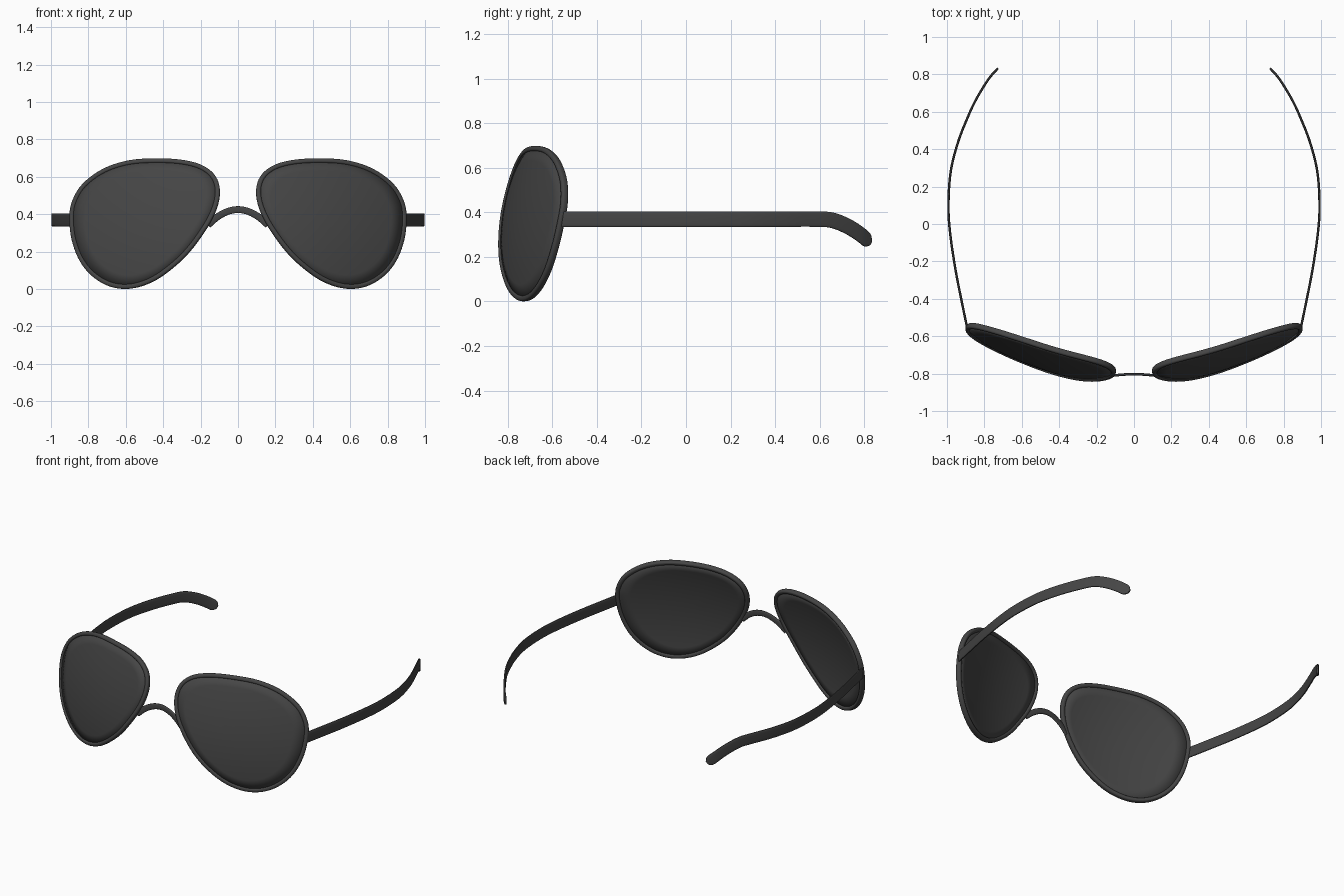
import bpy, bmesh, math
from mathutils import Vector

if "Cube" in bpy.data.objects:
    bpy.data.objects.remove(bpy.data.objects["Cube"], do_unlink=True)

grey = bpy.data.materials.new("dark_grey")
grey.use_nodes = True
grey.diffuse_color = (0.06, 0.06, 0.06, 1)
grey.node_tree.nodes["Principled BSDF"].inputs["Base Color"].default_value = (0.06, 0.06, 0.06, 1)

CENTRE = Vector((0.48, 0.37))


def finish(name, bm):
    bmesh.ops.recalc_face_normals(bm, faces=bm.faces)
    mesh = bpy.data.meshes.new(name)
    bm.to_mesh(mesh)
    bm.free()
    mesh.materials.append(grey)
    obj = bpy.data.objects.new(name, mesh)
    bpy.context.collection.objects.link(obj)
    bpy.ops.object.select_all(action='DESELECT')
    obj.select_set(True)
    bpy.context.view_layer.objects.active = obj
    bpy.ops.object.shade_smooth_by_angle(angle=math.radians(40))
    return obj


def spline(points, steps, closed=False):
    """Smooth path through the given points."""
    pts = [Vector(p) for p in points]
    n = len(pts)

    def at(i):
        if closed:
            return pts[i % n]
        if i < 0:
            return 2 * pts[0] - pts[1]
        return pts[i] if i < n else 2 * pts[-1] - pts[-2]

    out = []
    for i in range(n if closed else n - 1):
        a, b, c, d = (at(i + k) for k in (-1, 0, 1, 2))
        for k in range(steps):
            t = k / steps
            out.append(0.5 * (2 * b + (c - a) * t + (2 * a - 5 * b + 4 * c - d) * t * t
                              + (3 * b - a - 3 * c + d) * t ** 3))
    if not closed:
        out.append(pts[-1])
    return out


def sweep(name, path, width, depth, closed=False, normal=None, round_end=False, power=0.5):
    """Sweep a rounded section; depth lies along the normal, width across it."""
    bm = bmesh.new()
    n, sides, rings = len(path), 16, []
    for i, p in enumerate(path):
        if closed:
            t = path[(i + 1) % n] - path[i - 1]
        else:
            t = path[min(i + 1, n - 1)] - path[max(i - 1, 0)]
        t.normalize()
        nor = normal(p) if normal else Vector((t.y, -t.x, 0)).normalized()
        side = t.cross(nor).normalized()
        w = width
        if round_end:
            # round the free end of the strip
            left = (path[-1] - p).length
            if left < width / 2:
                w = width * max(0.35, math.sqrt(1 - (1 - 2 * left / width) ** 2))
        ring = []
        for k in range(sides):
            a = 2 * math.pi * (k + 0.5) / sides
            c, s = math.cos(a), math.sin(a)
            u = math.copysign(abs(c) ** power, c) * w / 2
            v = math.copysign(abs(s) ** power, s) * depth / 2
            ring.append(bm.verts.new(p + side * u + nor * v))
        rings.append(ring)
    for i in range(n if closed else n - 1):
        a, b = rings[i], rings[(i + 1) % n]
        for k in range(sides):
            m = (k + 1) % sides
            bm.faces.new((a[k], a[m], b[m], b[k]))
    if not closed:
        bm.faces.new(rings[0])
        bm.faces.new(rings[-1])
    return finish(name, bm)


def on_lens(x, z):
    """Point on the swept-back, gently domed lens surface."""
    r2 = (Vector((x, z)) - CENTRE).length_squared
    return Vector((x, -0.977 + 0.328 * x + 0.188 * z + 0.35 * r2, z))


def lens_normal(p):
    return Vector((0.328 + 0.7 * (p.x - CENTRE.x), -1, 0.188 + 0.7 * (p.z - CENTRE.y))).normalized()


def scaled(outline, f):
    return [on_lens(*(CENTRE + (p - CENTRE) * f)) for p in outline]


# Teardrop outline of one lens, x and z
teardrop = spline([(0.097, 0.52), (0.117, 0.6), (0.18, 0.655), (0.28, 0.685), (0.42, 0.695),
                   (0.58, 0.685), (0.72, 0.64), (0.83, 0.56), (0.885, 0.47), (0.9, 0.38),
                   (0.887, 0.26), (0.845, 0.15), (0.78, 0.07), (0.695, 0.018), (0.6, 0.002),
                   (0.5, 0.023), (0.4, 0.077), (0.28, 0.18), (0.18, 0.31), (0.12, 0.42)], 5, True)

# Temple path from hinge to ear tip
temple = spline([(0.89, -0.565, 0.37), (0.92, -0.42, 0.37), (0.954, -0.246, 0.37),
                 (0.983, -0.05, 0.37), (0.992, 0.1, 0.37), (0.98, 0.28, 0.37),
                 (0.94, 0.44, 0.37), (0.885, 0.58, 0.37), (0.85, 0.655, 0.365),
                 (0.81, 0.725, 0.338), (0.77, 0.785, 0.3), (0.732, 0.828, 0.262)], 8)


def flip(points, s):
    return [Vector((p.x * s, p.y, p.z)) for p in points]


for label, s in (("left", 1), ("right", -1)):
    # Domed lens built from concentric rings
    bm = bmesh.new()
    rings = [[bm.verts.new(p) for p in flip(scaled(teardrop, f), s)]
             for f in (0.95, 0.8, 0.64, 0.48, 0.32, 0.16)]
    hub = bm.verts.new(flip([on_lens(*CENTRE)], s)[0])
    n = len(teardrop)
    for i in range(n):
        j = (i + 1) % n
        for a, b in zip(rings, rings[1:]):
            bm.faces.new((a[i], a[j], b[j], b[i]))
        bm.faces.new((rings[-1][i], rings[-1][j], hub))
    lens = finish(label + "_lens", bm)
    solid = lens.modifiers.new("thickness", 'SOLIDIFY')
    solid.thickness = 0.016
    solid.offset = 0

    # Rim around the lens
    def rim_normal(p, s=s):
        v = lens_normal(Vector((p.x * s, p.y, p.z)))
        return Vector((v.x * s, v.y, v.z))
    sweep(label + "_rim", flip(scaled(teardrop, 0.968), s), 0.026, 0.032,
          closed=True, normal=rim_normal, power=0.7)

    # Temple arm
    sweep(label + "_temple", flip(temple, s), 0.07, 0.013, round_end=True)

# Arched nose bridge
half = [(0.16, -0.816, 0.343), (0.11, -0.81, 0.386), (0.055, -0.805, 0.415)]
arch = [(-x, y, z) for x, y, z in half] + [(0, -0.803, 0.425)] + half[::-1]
sweep("bridge", spline(arch, 6), 0.037, 0.014, power=0.7)
